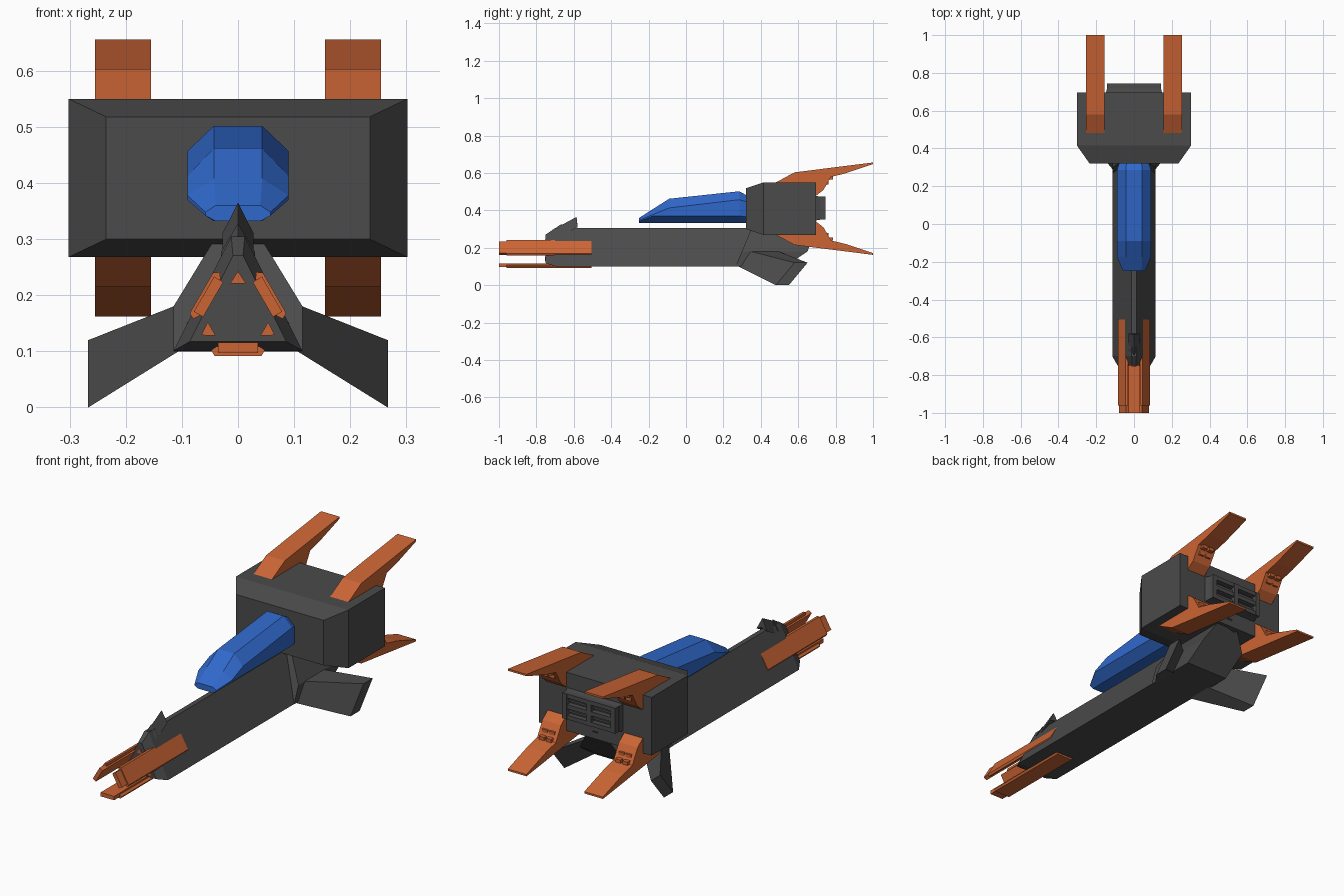
import bpy, bmesh
from math import radians
from mathutils import Vector, Matrix

if "Cube" in bpy.data.objects:
    bpy.data.objects.remove(bpy.data.objects["Cube"])


def material(name, rgb):
    m = bpy.data.materials.new(name)
    m.diffuse_color = (*rgb, 1)
    m.use_nodes = True
    m.node_tree.nodes["Principled BSDF"].inputs["Base Color"].default_value = m.diffuse_color
    return m


DARK = material("dark_grey", (0.07, 0.07, 0.07))
ORANGE = material("orange", (0.60, 0.13, 0.035))
BLUE = material("blue", (0.03, 0.14, 0.60))


def loft(name, rings, mat=DARK, matrix=None, mirror=False):
    """Skin a list of equal-length point rings and cap both ends."""
    bm = bmesh.new()
    vs = [[bm.verts.new(p) for p in r] for r in rings]
    n = len(rings[0])
    for a, b in zip(vs, vs[1:]):
        for i in range(n):
            j = (i + 1) % n
            bm.faces.new((a[i], a[j], b[j], b[i]))
    bm.faces.new(vs[0])
    bm.faces.new(vs[-1])
    if matrix:
        bm.transform(matrix)
    bmesh.ops.recalc_face_normals(bm, faces=bm.faces)
    me = bpy.data.meshes.new(name)
    bm.to_mesh(me)
    bm.free()
    me.materials.append(mat)
    ob = bpy.data.objects.new(name, me)
    bpy.context.collection.objects.link(ob)
    if mirror:
        ob.modifiers.new("mirror", "MIRROR")
    return ob


def rect(y, w, z0, z1):
    return [(-w, y, z0), (w, y, z0), (w, y, z1), (-w, y, z1)]


def box(name, x0, x1, y0, y1, z0, z1, mat=DARK, matrix=None, mirror=False):
    ring = lambda y: [(x0, y, z0), (x1, y, z0), (x1, y, z1), (x0, y, z1)]
    return loft(name, [ring(y0), ring(y1)], mat, matrix, mirror)


# Triangular fuselage with bevelled nose and raked tail
CZ = 0.167
def tri(s, y_bottom, y_top):
    return [(-0.115 * s, y_bottom, CZ - 0.066 * s), (0.115 * s, y_bottom, CZ - 0.066 * s),
            (0.012 * s, y_top, CZ + 0.138 * s), (-0.012 * s, y_top, CZ + 0.138 * s)]

loft("fuselage", [tri(0.75, -0.75, -0.75), tri(1, -0.70, -0.70), tri(1, 0.50, 0.70)])

# Flared fairing around the tail of the fuselage
half = [(0.115, 0.10), (0.115, 0.18), (0.04, 0.303)]
outline = half + [(-x, z) for x, z in reversed(half)]
loft("tail_fairing", [
    [(x, 0.265 + (z - 0.10) * 0.42, z) for x, z in outline],
    [(x, min(0.69, 0.53 + (z - 0.10) * 1.5), z) for x, z in outline]])

# Drooping side wings
loft("wing", [
    [(0.09, 0.26, 0.11), (0.09, 0.40, 0.11), (0.09, 0.47, 0.19), (0.09, 0.31, 0.19)],
    [(0.267, 0.48, 0.0), (0.267, 0.55, 0.0), (0.267, 0.65, 0.12), (0.267, 0.58, 0.12)]],
    mirror=True)

# Rear engine block with chamfered front
loft("engine_block", [rect(0.32, 0.235, 0.30, 0.518), rect(0.415, 0.302, 0.268, 0.55),
                      rect(0.695, 0.302, 0.268, 0.55)])

# Exhaust grille: back plate, frame bars and louvres
loft("exhaust_base", [rect(0.69, 0.15, 0.345, 0.478), rect(0.718, 0.143, 0.35, 0.473)])
for x in (-0.13, 0, 0.13):
    box("exhaust_post", x - 0.012, x + 0.012, 0.71, 0.745, 0.35, 0.473)
for z in (0.36, 0.4115, 0.463):
    box("exhaust_bar", -0.142, 0.142, 0.71, 0.743, z - 0.01, z + 0.01)
for z in (0.385, 0.437):
    box("exhaust_louvre", -0.13, 0.13, 0.71, 0.729, z - 0.005, z + 0.005)

# Four swept tail fins with ribs at their roots
fin = [(0.48, 0.14), (0.58, 0.194), (1.0, 0.247), (1.0, 0.238), (0.85, 0.188),
       (0.775, 0.17), (0.735, 0.10), (0.69, 0.065), (0.60, 0.10)]
for sx in (-1, 1):
    for sz in (-1, 1):
        m = Matrix.Translation((0, 0, 0.409)) @ Matrix.Diagonal((sx, 1, sz, 1))
        loft("tail_fin", [[(x, y, z) for y, z in fin] for x in (0.155, 0.255)], ORANGE, m)
        for y, z in ((0.725, 0.112), (0.75, 0.138), (0.775, 0.163)):
            for x in (0.172, 0.21):
                box("fin_rib", x, x + 0.028, y - 0.02, y + 0.012, z - 0.008, z + 0.008, ORANGE, m)

# Faceted canopy: octagonal sections
def canopy(y, w, wi, low, high, top):
    side = [(wi, 0.332), (w, low), (w, high), (wi, top)]
    return [(x, y, z) for x, z in side] + [(-x, y, z) for x, z in reversed(side)]

loft("canopy", [canopy(-0.25, 0.058, 0.04, 0.342, 0.348, 0.36),
                canopy(-0.175, 0.09, 0.043, 0.37, 0.378, 0.408),
                canopy(-0.09, 0.09, 0.043, 0.37, 0.413, 0.462),
                canopy(0.285, 0.09, 0.043, 0.37, 0.457, 0.502),
                canopy(0.325, 0.078, 0.04, 0.365, 0.445, 0.48)], BLUE)

# Three nose plates and corner lights, turned about the fuselage axis
pivot = Vector((0, 0, CZ))
for k in range(3):
    m = (Matrix.Translation(pivot) @ Matrix.Rotation(radians(120 * k), 4, "Y")
         @ Matrix.Translation(-pivot))
    slab = [(-0.048, 0.102), (-0.042, 0.092), (0.042, 0.092), (0.048, 0.102),
            (0.038, 0.109), (-0.038, 0.109)]
    loft("nose_plate", [[(x, y, z) for x, z in slab] for y in (-0.96, -0.505)], ORANGE, m)
    box("nose_prong", -0.036, 0.036, -1.0, -0.70, 0.097, 0.116, ORANGE, m)
    lamp = [(-0.014, 0.221), (0.014, 0.221), (0, 0.243)]
    loft("corner_light", [[(x, y, z) for x, z in lamp] for y in (-0.754, -0.73)], ORANGE, m)

# Two roof-shaped sight blades above the nose
def blade(y, ridge, w, drop, lean):
    return [(0, y, ridge), (w, y + lean, ridge - drop), (0, y + lean, ridge - drop * 0.8),
            (-w, y + lean, ridge - drop)]

loft("sight_blade", [blade(-0.69, 0.308, 0.028, 0.055, 0.01),
                     blade(-0.585, 0.365, 0.028, 0.055, 0.005)])
loft("sight_base", [blade(-0.75, 0.268, 0.03, 0.05, 0.0),
                    blade(-0.665, 0.328, 0.03, 0.05, 0.0)])
